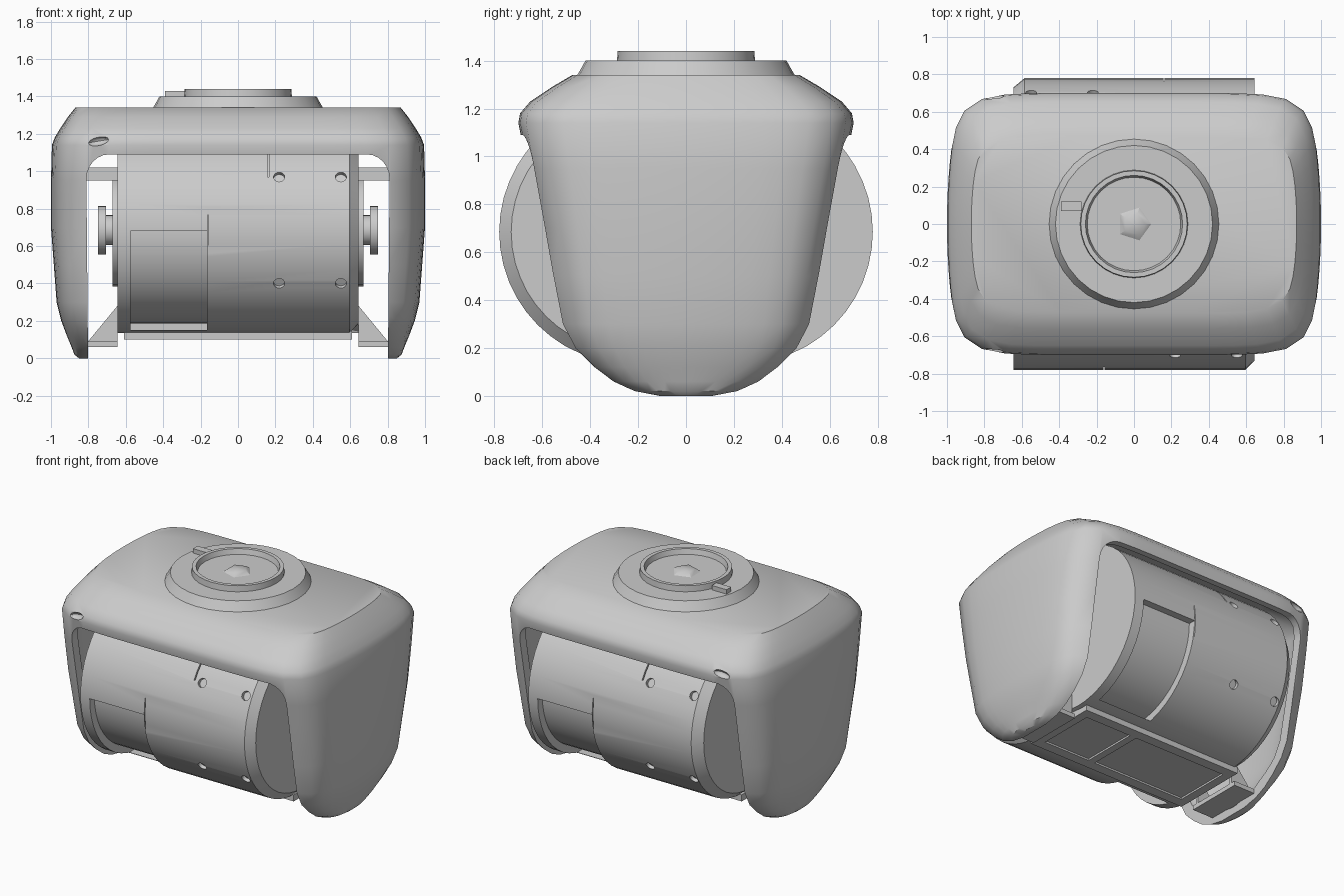
import bpy, bmesh, math
from mathutils import Matrix, Vector

old = bpy.data.objects.get("Cube")
if old:
    bpy.data.objects.remove(old)

grey = bpy.data.materials.new("plain grey")
grey.use_nodes = True
colour = (0.6, 0.6, 0.6, 1)
grey.diffuse_color = colour
grey.node_tree.nodes["Principled BSDF"].inputs["Base Color"].default_value = colour


def add(name, bm):
    bmesh.ops.recalc_face_normals(bm, faces=bm.faces)
    mesh = bpy.data.meshes.new(name)
    bm.to_mesh(mesh)
    bm.free()
    ob = bpy.data.objects.new(name, mesh)
    bpy.context.collection.objects.link(ob)
    mesh.materials.append(grey)
    return ob


def loft(name, loops):
    """Skin a stack of equal-length loops and cap both ends."""
    bm = bmesh.new()
    rows = [[bm.verts.new(p) for p in loop] for loop in loops]
    n = len(rows[0])
    for a, b in zip(rows, rows[1:]):
        for i in range(n):
            j = (i + 1) % n
            bm.faces.new((a[i], a[j], b[j], b[i]))
    bm.faces.new(rows[0])
    bm.faces.new(rows[-1])
    return add(name, bm)


def box(name, lo, hi):
    bm = bmesh.new()
    bmesh.ops.create_cube(bm, size=1)
    for v in bm.verts:
        v.co = [l + (c + 0.5) * (h - l) for l, h, c in zip(lo, hi, v.co)]
    return add(name, bm)


def disc(name, centre, radius, depth, axis, sides=24):
    bm = bmesh.new()
    turn = Vector(axis).to_track_quat("Z", "Y").to_matrix().to_4x4()
    bmesh.ops.create_cone(bm, cap_ends=True, segments=sides, radius1=radius, radius2=radius,
                          depth=depth, matrix=Matrix.Translation(centre) @ turn)
    return add(name, bm)


def lathe(name, profile, sides):
    """Spin (radius, height) points about z; the profile ends on the axis."""
    loops = [[(r * math.cos(t), r * math.sin(t), z)
              for t in (math.tau * i / sides for i in range(sides))] for r, z in profile]
    return loft(name, loops)


def cut(ob, cutters):
    for c in cutters:
        c.hide_render = True
        mod = ob.modifiers.new("cut", "BOOLEAN")
        mod.object, mod.operation, mod.solver = c, "DIFFERENCE", "EXACT"
    graph = bpy.context.evaluated_depsgraph_get()
    mesh = bpy.data.meshes.new_from_object(ob.evaluated_get(graph))
    ob.modifiers.clear()
    ob.data = mesh
    for c in cutters:
        bpy.data.objects.remove(c)


# Outer shell: rows of height, half width, half depth
LEVELS = [(0, .85, .14), (.02, .875, .25), (.06, .89, .345), (.12, .915, .425), (.2, .945, .5),
          (.3, .97, .545), (.5, .985, .58), (.7, 1, .615), (.95, 1, .663), (1.14, .995, .70),
          (1.18, .98, .693), (1.23, .95, .65), (1.29, .91, .56), (1.34, .87, .475)]


def outline(z, hx, hy, n=64, power=8):
    pts = []
    for i in range(n):
        t = math.tau * (i + 0.5) / n
        c, s = math.cos(t), math.sin(t)
        k = (abs(c) ** power + abs(s) ** power) ** (-1 / power)
        pts.append((hx * c * k * (1 - 0.06 * (s * k) ** 2), hy * s * k, z))
    return pts


shell = loft("shell", [outline(*row) for row in LEVELS])
hollow = loft("hollow_cutter", [outline(0.05 + z * 0.92, hx - 0.05, hy - 0.05)
                                for z, hx, hy in LEVELS])
arch = [(-.8, -.2), (.8, -.2), (.81, .9)]
arch += [(.69 + .12 * math.cos(a), .96 + .13 * math.sin(a))
         for a in (math.pi / 12 * i for i in range(7))]
arch += [(-x, z) for x, z in reversed(arch[2:])]
opening = loft("arch_cutter", [[(x, y, z) for x, z in arch] for y in (-1, 1)])
slits = []
for side in (-1, 1):
    bm = bmesh.new()
    bmesh.ops.create_uvsphere(bm, u_segments=16, v_segments=8, radius=1)
    for v in bm.verts:
        v.co = (v.co.x * .06 - .75, v.co.y * .04 + side * .69, v.co.z * .025 + .01 * v.co.x + 1.16)
    slits.append(add("slit_cutter", bm))
cut(shell, [hollow, opening] + slits)

# Drum: stadium section running along x
MID, HALF = 0.685, 0.23


def stadium(x, front, back, steps=24):
    pts = []
    for side, r in ((-1, front), (1, back)):
        for i in range(steps + 1):
            a = math.pi * i / steps - math.pi / 2
            pts.append((x, side * (HALF + r * math.cos(a)), MID - side * r * math.sin(a)))
    return pts


R, SMALL = 0.55, 0.5
drum = loft("drum", [stadium(-.645, R, SMALL), stadium(-.585, R, R),
                     stadium(.595, R, R), stadium(.645, SMALL, R)])
cutters = []
for s in (-1, 1):
    def span(a, b):
        return sorted((s * a, s * b))
    # window and seam grooves, repeated half a turn apart
    for x, y, z in (((.165, .575), (.2, 1), (.15, .68)), ((.157, .163), (.765, 1), (.15, .97)),
                    ((-.165, -.157), (.3, 1), (.97, 1.15))):
        xs, ys = span(*x), span(*y)
        cutters.append(box("drum_cutter", (xs[0], ys[0], z[0]), (xs[1], ys[1], z[1])))
    # sunken screw holes
    for x in (.22, .55):
        for side in (-1, 1):
            a = side * math.asin(.285 / R)
            n = Vector((0, s * math.cos(a), math.sin(a)))
            pos = Vector((-s * x, s * HALF, MID)) + n * R
            cutters.append(disc("screw_cutter", pos, .03, .05, n, 16))
cut(drum, cutters)
core = loft("drum_core", [stadium(x, .5, .5) for x in (-.6, .6)])

# Tray under the drum
tray = box("bottom_plate", (-.61, -.27, .1), (.61, .27, .145))
cut(tray, [box("tray_cutter", (-.55 if s < 0 else .2, -.2, .09),
               (.15 if s < 0 else .55, .2, .112)) for s in (-1, 1)])

# Pivots and brackets on both ends
for s, side in ((1, "left"), (-1, "right")):
    for part, x, r, d in (("pivot_ring", .655, .3, .03), ("pivot_shaft", .69, .08, .08),
                          ("pivot_cap", .727, .13, .045)):
        disc(f"{side}_{part}", (s * x, 0, MID), r, d, (s, 0, 0))
    for part, x0, x1, y, z0, z1 in (("foot", .645, .85, .2, .06, .09),
                                    ("upper_shelf", .63, .82, .2, .95, 1.02)):
        xs = sorted((s * x0, s * x1))
        box(f"{side}_{part}", (xs[0], -y, z0), (xs[1], y, z1))
    for y in (-.17, .15):
        tri = [(.645, .08), (.81, .08), (.645, .28)]
        loft(f"{side}_gusset", [[(s * x, y + d, z) for x, z in tri] for d in (0, .02)])

# Turntable on top
lathe("collar", [(.46, 1.33), (.445, 1.355), (.42, 1.4), (.01, 1.4)], 32)
lathe("raised_ring", [(.29, 1.38), (.285, 1.44), (.26, 1.44), (.25, 1.405), (.01, 1.405)], 32)
lathe("centre_boss", [(.1, 1.4), (.06, 1.425), (.005, 1.43)], 5)
tab = box("collar_tab", (-.39, .07, 1.38), (-.28, .12, 1.43))

# Smooth round surfaces, keep edges crisp
for ob in bpy.context.scene.objects:
    ob.select_set(ob.type == "MESH")
bpy.context.view_layer.objects.active = shell
bpy.ops.object.shade_smooth_by_angle(angle=math.radians(32))
